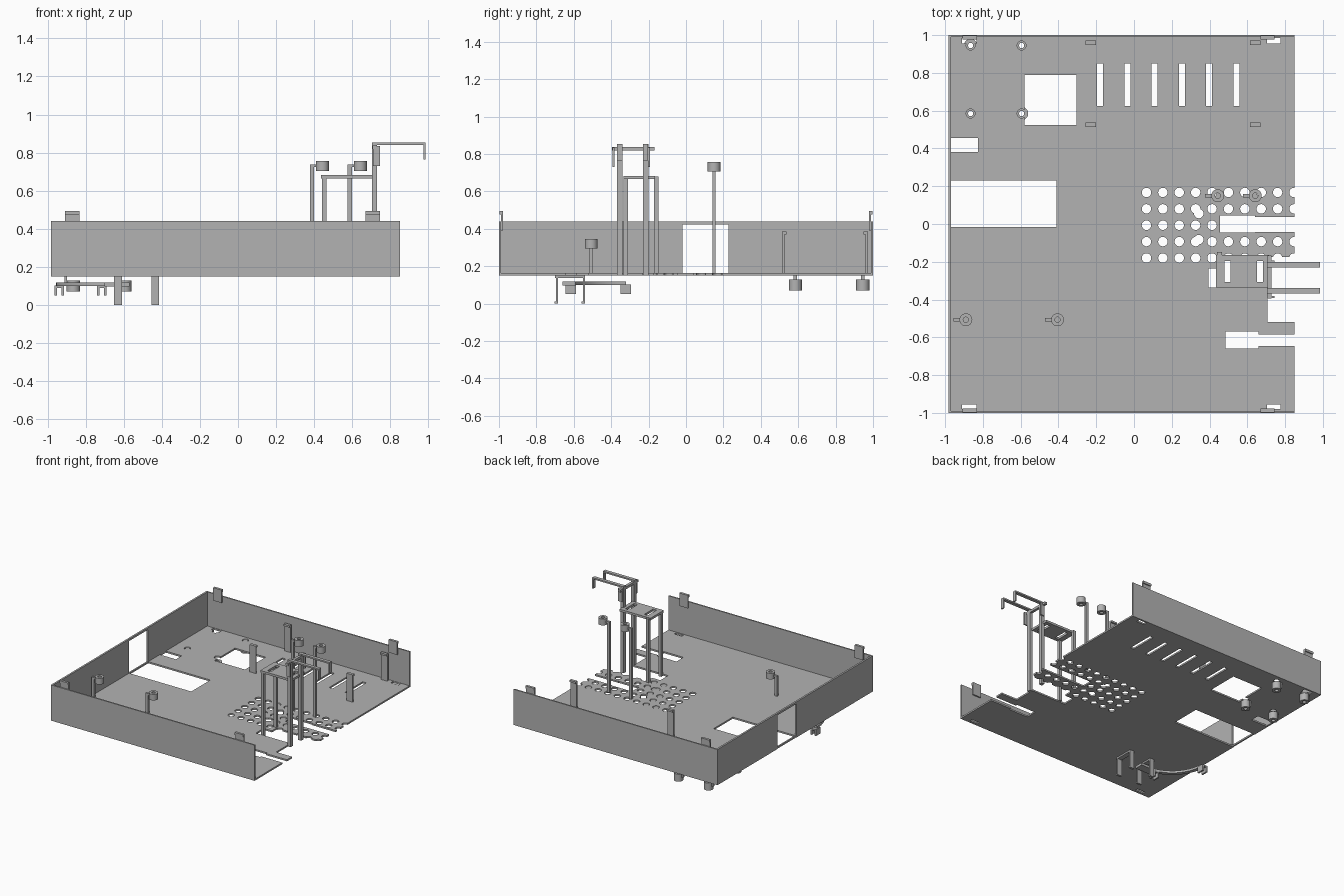
import bpy, bmesh, math
from mathutils import Matrix, Vector

cube = bpy.data.objects.get("Cube")
if cube:
    bpy.data.objects.remove(cube, do_unlink=True)

grey = bpy.data.materials.new("plain_grey")
grey.use_nodes = True
grey.diffuse_color = (0.45, 0.45, 0.45, 1)
grey.node_tree.nodes["Principled BSDF"].inputs["Base Color"].default_value = (0.45, 0.45, 0.45, 1)


def add_box(bm, x0, x1, y0, y1, z0, z1):
    size = Matrix.Diagonal((x1 - x0, y1 - y0, z1 - z0, 1))
    mid = Matrix.Translation(((x0 + x1) / 2, (y0 + y1) / 2, (z0 + z1) / 2))
    bmesh.ops.create_cube(bm, size=1, matrix=mid @ size)


def add_tube(bm, x, y, z0, z1, outer, inner):
    ring = [bm.verts.new((x + r, y, z)) for r, z in
            ((inner, z0), (outer, z0), (outer, z1), (inner, z1))]
    edges = [bm.edges.new((ring[i], ring[(i + 1) % 4])) for i in range(4)]
    bmesh.ops.spin(bm, geom=ring + edges, cent=(x, y, 0), axis=(0, 0, 1),
                   angle=math.tau, steps=24, use_merge=True)


def finish(name, bm, smooth=False):
    bmesh.ops.recalc_face_normals(bm, faces=bm.faces)
    mesh = bpy.data.meshes.new(name)
    bm.to_mesh(mesh)
    bm.free()
    mesh.materials.append(grey)
    obj = bpy.data.objects.new(name, mesh)
    bpy.context.collection.objects.link(obj)
    if smooth:
        bpy.ops.object.select_all(action="DESELECT")
        obj.select_set(True)
        bpy.context.view_layer.objects.active = obj
        bpy.ops.object.shade_smooth_by_angle(angle=math.radians(35))
    return obj


def boxes(name, *dims):
    bm = bmesh.new()
    for d in dims:
        add_box(bm, *d)
    return finish(name, bm)


LEFT, RIGHT, BASE, FLOOR, RIM = -0.98, 0.85, 0.15, 0.163, 0.44

# Floor plate
floor = boxes("tray_floor", (LEFT, RIGHT, -1, 1, BASE, FLOOR))

# Cutter holding every opening of the floor
cut = bmesh.new()


def opening(x0, x1, y0, y1):
    add_box(cut, x0, x1, y0, y1, 0.1, 0.2)


def round_hole(x, y, r):
    bmesh.ops.create_cone(cut, cap_ends=True, segments=20, radius1=r, radius2=r, depth=0.1,
                          matrix=Matrix.Translation((x, y, 0.155)))


opening(-0.968, -0.41, -0.015, 0.23)
opening(-0.968, -0.825, 0.38, 0.455)
opening(-0.58, -0.305, 0.525, 0.79)
for i in range(6):
    mid = -0.18 + 0.1445 * i
    opening(mid - 0.016, mid + 0.016, 0.625, 0.85)
# Slots and notches on the open edge
opening(0.455, 0.64, -0.045, 0.045)
opening(0.63, 0.9, -0.043, 0.038)
opening(0.485, 0.66, -0.66, -0.57)
opening(0.65, 0.9, -0.645, -0.585)
opening(0.395, 0.72, -0.335, -0.235)
opening(0.47, 0.72, -0.24, -0.175)
opening(0.707, 0.9, -0.52, -0.176)
# Slots beside the corner tabs
for y0, y1 in ((-0.98, -0.955), (0.955, 0.985)):
    opening(-0.91, -0.835, y0, y1)
    opening(0.705, 0.775, y0, y1)
# Vent grid
for row in range(5):
    for col in range(10):
        if row == 2 and col > 4:
            continue
        round_hole(0.066 + 0.0868 * col, 0.167 - 0.0868 * row, 0.025)
for y in (0.055, -0.083):
    round_hole(0.343, y, 0.025)
FEET = [(x, y) for x in (-0.865, -0.595) for y in (0.585, 0.945)]
for x, y in FEET:
    round_hole(x, y, 0.024)
cutter = finish("floor_cutter", cut)
cutter.hide_render = True
mod = floor.modifiers.new("openings", "BOOLEAN")
mod.operation, mod.solver, mod.object = "DIFFERENCE", "EXACT", cutter
mod.use_self = True
result = bpy.data.meshes.new_from_object(floor.evaluated_get(bpy.context.evaluated_depsgraph_get()))
floor.modifiers.clear()
floor.data = result
bpy.data.objects.remove(cutter, do_unlink=True)

# Walls; the side wall has a gap closed by a thin rim strip
boxes("front_wall", (LEFT, RIGHT, -1, -0.989, BASE, RIM))
boxes("back_wall", (LEFT, RIGHT, 0.989, 1, BASE, RIM))
boxes("side_wall",
      (LEFT - 0.003, -0.968, -1, -0.018, BASE, RIM),
      (LEFT - 0.003, -0.968, 0.228, 1, BASE, RIM),
      (LEFT - 0.003, -0.968, -0.018, 0.228, 0.424, RIM))

# Lid tabs on the front and back rims
for side, name in ((-1, "front"), (1, "back")):
    for x in (-0.87, 0.707):
        ya, yb = sorted((side * 0.978, side * 0.99))
        yc, yd = sorted((side * 0.978, side * 0.998))
        boxes(name + "_tab", (x - 0.038, x + 0.038, ya, yb, 0.39, 0.495),
              (x - 0.038, x + 0.038, yc, yd, 0.475, 0.495))

# Hooked clips standing on the floor
for x in (-0.228, 0.643):
    for y, s in ((0.52, 1), (0.966, -1)):
        y0, y1 = sorted((y - s * 0.006, y + s * 0.018))
        boxes("board_clip", (x - 0.028, x + 0.028, y - 0.006, y + 0.006, FLOOR, 0.385),
              (x - 0.028, x + 0.028, y0, y1, 0.37, 0.385))


# Screw bosses carried on a post and short arm
def boss(name, x, y, z0, z1, start):
    bm = bmesh.new()
    add_tube(bm, x, y, z0, z1, 0.034, 0.014)
    mid = (z0 + z1) / 2
    add_box(bm, x - 0.066, x - 0.043, y - 0.009, y + 0.009, min(start, mid), max(start, mid + 0.007))
    add_box(bm, x - 0.066, x - 0.03, y - 0.009, y + 0.009, mid - 0.007, mid + 0.007)
    finish(name, bm, True)


for x in (0.443, 0.642):
    boss("tall_boss", x, 0.15, 0.705, 0.757, FLOOR)
for x in (-0.89, -0.405):
    boss("short_boss", x, -0.507, 0.295, 0.345, FLOOR)
for x, y in FEET:
    bm = bmesh.new()
    add_tube(bm, x, y, 0.07, 0.13, 0.035, 0.014)
    add_box(bm, x - 0.045, x - 0.032, y - 0.009, y + 0.009, 0.1, BASE)
    finish("foot", bm, True)

# Raised platform on two legs, with two slots
P0, P1, Q0, Q1 = 0.435, 0.715, -0.335, -0.165
boxes("platform",
      (P0, 0.48, Q0, Q1, 0.665, 0.683), (0.512, 0.65, Q0, Q1, 0.665, 0.683),
      (0.682, P1, Q0, Q1, 0.665, 0.683),
      (P0, P1, Q0, -0.308, 0.665, 0.683), (P0, P1, -0.195, Q1, 0.665, 0.683))
for y in (-0.322, -0.16):
    boxes("platform_leg", (0.44, 0.465, y - 0.012, y + 0.012, BASE, 0.68))

# Tall posts with forward arms that hook down
for y in (-0.354, -0.216):
    boxes("tower_post", (0.703, 0.73, y - 0.015, y + 0.015, BASE, 0.852))
    boxes("tower_arm", (0.703, 0.985, y - 0.014, y + 0.014, 0.841, 0.853),
          (0.975, 0.985, y - 0.014, y + 0.014, 0.765, 0.853))
boxes("tower_crossbar", (0.706, 0.728, -0.395, -0.168, 0.818, 0.838))
for y in (-0.387, -0.198):
    boxes("crossbar_tab", (0.71, 0.745, y - 0.006, y + 0.006, 0.73, 0.835))

# Arched brackets below the floor
for x in (-0.435, -0.63):
    boxes("under_bracket", (x - 0.02, x + 0.02, -0.7, -0.54, 0.137, BASE),
          *[(x - 0.02, x + 0.02, y - 0.006, y + 0.006, 0, BASE) for y in (-0.69, -0.546)],
          *[(x - 0.02, x + 0.02, y - 0.012, y + 0.006, 0, 0.01) for y in (-0.69, -0.546)])

# Curved strap below the floor, with a plate and two clips at its ends
bm = bmesh.new()
centre = Vector((-0.64, -0.32))
rings = []
for i in range(17):
    a = math.radians(180 + 90 * i / 16)
    d = Vector((math.cos(a), math.sin(a)))
    rings.append([bm.verts.new((*(centre + d * r), z)) for r, z in
                  ((0.285, 0.1), (0.315, 0.1), (0.315, 0.118), (0.285, 0.118))])
for a, b in zip(rings, rings[1:]):
    for k in range(4):
        bm.faces.new((a[k], a[(k + 1) % 4], b[(k + 1) % 4], b[k]))
bm.faces.new(rings[0])
bm.faces.new(rings[-1])
finish("under_strap", bm, True)
boxes("strap_plate", (-0.7, -0.57, -0.66, -0.59, 0.098, 0.118))
for x, y in ((-0.715, -0.617), (-0.938, -0.322)):
    boxes("strap_clip", (x - 0.025, x + 0.025, y - 0.028, y + 0.028, 0.09, 0.102),
          (x - 0.025, x - 0.012, y - 0.028, y + 0.028, 0.05, 0.1),
          (x + 0.012, x + 0.025, y - 0.028, y + 0.028, 0.05, 0.1))
